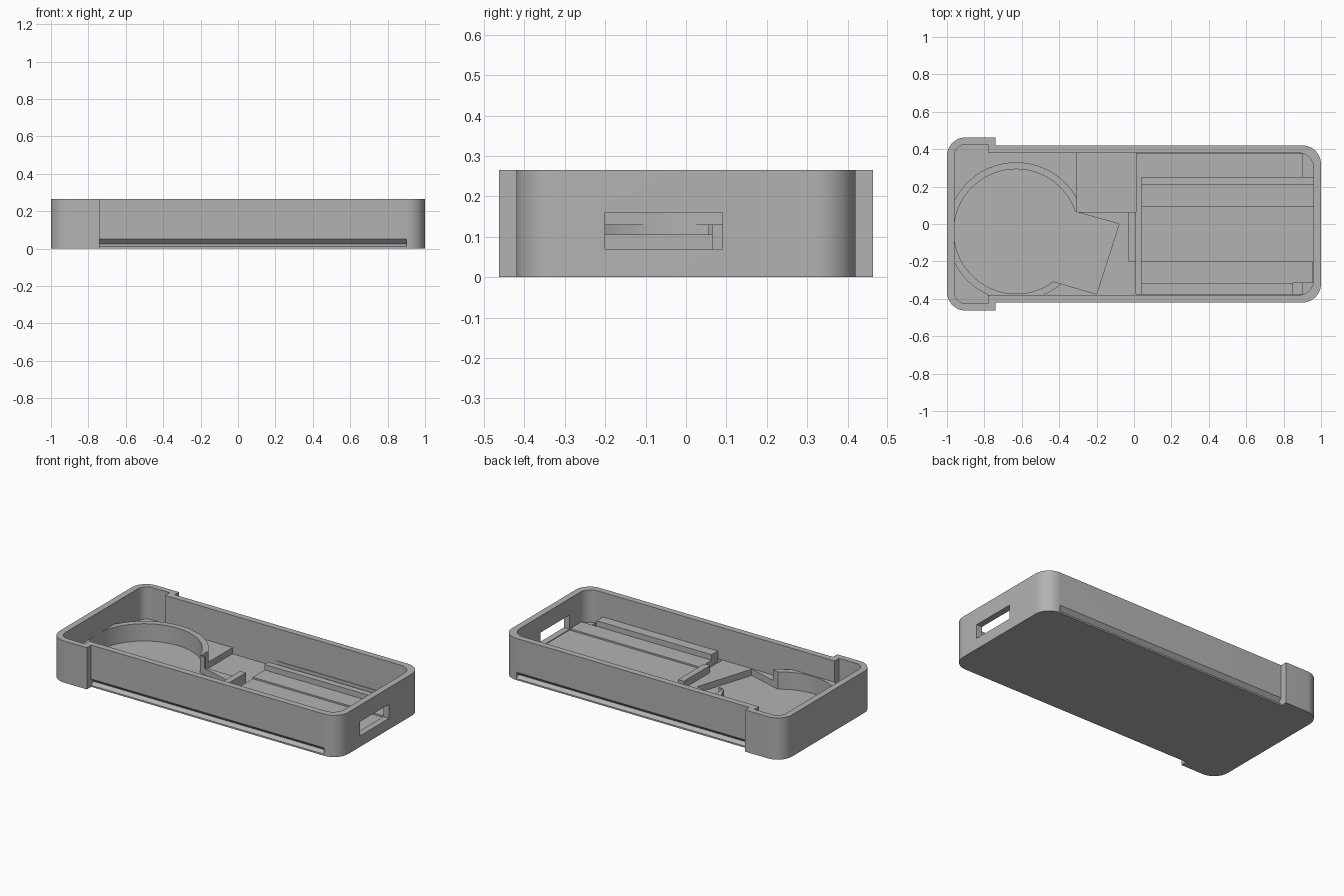
import bpy, bmesh, math
from mathutils import Vector

cube = bpy.data.objects.get("Cube")
if cube:
    bpy.data.objects.remove(cube, do_unlink=True)

grey = bpy.data.materials.new("plain grey")
grey.use_nodes = True
grey.diffuse_color = (0.45, 0.45, 0.45, 1)
grey.node_tree.nodes["Principled BSDF"].inputs["Base Color"].default_value = (0.45, 0.45, 0.45, 1)


def prism(name, outline, low, high, axis="z"):
    """Extrude a closed outline: (x, y) along z, or (y, z) along x."""
    bm = bmesh.new()
    place = (lambda a, b: (a, b, low)) if axis == "z" else (lambda a, b: (low, a, b))
    face = bm.faces.new([bm.verts.new(place(a, b)) for a, b in outline])
    out = bmesh.ops.extrude_face_region(bm, geom=[face])
    shift = Vector((0, 0, high - low)) if axis == "z" else Vector((high - low, 0, 0))
    moved = [v for v in out["geom"] if isinstance(v, bmesh.types.BMVert)]
    bmesh.ops.translate(bm, verts=moved, vec=shift)
    bmesh.ops.recalc_face_normals(bm, faces=bm.faces)
    mesh = bpy.data.meshes.new(name)
    bm.to_mesh(mesh)
    bm.free()
    mesh.materials.append(grey)
    obj = bpy.data.objects.new(name, mesh)
    bpy.context.collection.objects.link(obj)
    return obj


def rect(x0, x1, y0, y1):
    return [(x0, y0), (x1, y0), (x1, y1), (x0, y1)]


def circle(radius, count=96):
    cx, cy = COIL
    return [(cx + radius * math.cos(i * math.tau / count),
             cy + radius * math.sin(i * math.tau / count)) for i in range(count)]


def rounded(points, steps=12):
    """Round each (x, y, radius) right-angle corner of an outline."""
    result = []
    for i, (x, y, r) in enumerate(points):
        p = Vector((x, y))
        if r == 0:
            result.append((x, y))
            continue
        a = (Vector(points[i - 1][:2]) - p).normalized() * r
        b = (Vector(points[(i + 1) % len(points)][:2]) - p).normalized() * r
        for k in range(steps + 1):
            t = k / steps * math.pi / 2
            result.append(tuple(p + a * (1 - math.sin(t)) + b * (1 - math.cos(t))))
    return result


def tray_outline(end, body, head, step, r_head, r_end):
    half = [(end, body, r_end), (step, body, 0), (step, head, 0), (-end, head, r_head)]
    return rounded(half + [(x, -y, r) for x, y, r in reversed(half)])


def combine(obj, cutter, operation="DIFFERENCE"):
    mod = obj.modifiers.new("cut", "BOOLEAN")
    mod.operation = operation
    mod.solver = "EXACT"
    mod.object = cutter
    bpy.context.view_layer.objects.active = obj
    bpy.ops.object.modifier_apply(modifier=mod.name)
    bpy.data.objects.remove(cutter, do_unlink=True)


COIL = (-0.63, -0.04)
HEIGHT, BASE, DECK, FLOOR = 0.265, 0.02, 0.06, 0.04
lead_pocket = [(-0.08, 0), (-0.48, 0.113), (-0.6, -0.257), (-0.2, -0.375)]
square_pocket = rect(-0.305, 0.01, 0.065, 0.38)

# Outer tray with its cavity
tray = prism("tray", tray_outline(1, 0.42, 0.463, -0.74, 0.1, 0.1), 0, HEIGHT)
combine(tray, prism("cavity", tray_outline(0.96, 0.38, 0.425, -0.78, 0.06, 0.08), DECK, 0.4))

# Recesses in the floor
combine(tray, prism("coil_recess", circle(0.333), BASE, 0.2))
combine(tray, prism("lead_recess", lead_pocket, BASE, 0.2))
combine(tray, prism("square_recess", square_pocket, BASE, 0.2))
combine(tray, prism("board_recess", rect(0.01, 0.9, -0.375, 0.375), FLOOR, 0.2))

# Port opening in the end wall
combine(tray, prism("port_cut", rect(0.9, 1.1, -0.2, 0.09), 0.07, 0.16))

# Grip grooves along both long sides
for side in (-1, 1):
    profile = [(side * 0.395, 0.025), (side * 0.425, 0.007), (side * 0.425, 0.055)]
    combine(tray, prism("groove_cut", profile, -0.74, 0.9, "x"))

# Ring wall around the coil recess
ring = prism("coil_ring", circle(0.37), BASE - 0.005, 0.13)
combine(ring, prism("ring_hole", circle(0.333), 0, 0.2))
combine(ring, prism("ring_limit", rect(-0.97, 0, -0.385, 0.385), 0, 0.2), "INTERSECT")
combine(ring, prism("ring_gap", lead_pocket, 0, 0.2))
combine(ring, prism("ring_corner", square_pocket, 0, 0.2))

# Circuit board supports
parts = [
    ("board_stop", rect(-0.03, 0.01, -0.2, 0.065), 0.105),
    ("back_rail", rect(0.04, 0.965, 0.21, 0.25), 0.11),
    ("front_rail", rect(0.04, 0.85, -0.378, -0.315), 0.11),
    ("back_ledge", rect(0.04, 0.965, 0.09, 0.21), 0.075),
    ("front_ledge", rect(0.04, 0.955, -0.315, -0.2), 0.075),
    ("port_channel", rect(0.04, 0.965, -0.2, 0.09), 0.065),
]
for name, outline, top in parts:
    prism(name, outline, BASE - 0.005, top)

# Smooth rounded walls, sharp edges kept
for obj in (tray, ring):
    bpy.ops.object.select_all(action="DESELECT")
    obj.select_set(True)
    bpy.context.view_layer.objects.active = obj
    bpy.ops.object.shade_smooth_by_angle(angle=math.radians(30))
